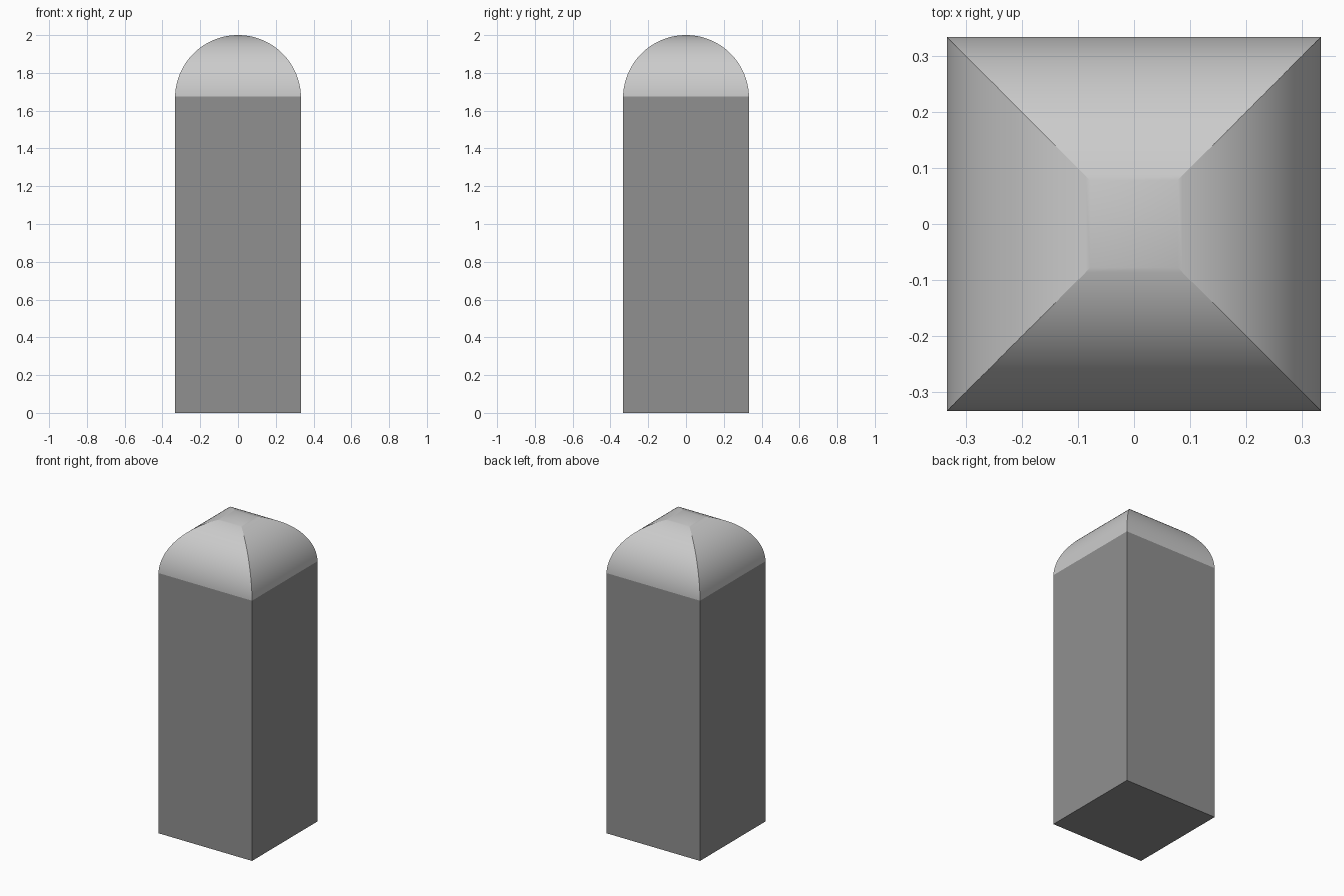
import bpy, bmesh
from math import cos, sin, radians

if "Cube" in bpy.data.objects:
    bpy.data.objects.remove(bpy.data.objects["Cube"])

R = 1 / 3          # half width, also the radius of the vaulted top
SPRING = 2 - R     # height where the curve begins
STEPS = 60


def square_loft(name, profile, shade, close_bottom=False, apex=None):
    """Stack square rings given as (half width, z) and skin them."""
    bm = bmesh.new()
    rings = [[bm.verts.new((sx * h, sy * h, z))
              for sx, sy in ((-1, -1), (1, -1), (1, 1), (-1, 1))]
             for h, z in profile]
    for low, high in zip(rings, rings[1:]):
        for i in range(4):
            j = (i + 1) % 4
            bm.faces.new((low[i], low[j], high[j], high[i]))
    if close_bottom:
        bm.faces.new(rings[0][::-1])
    if apex is not None:
        tip = bm.verts.new((0, 0, apex))
        for i in range(4):
            bm.faces.new((rings[-1][i], rings[-1][(i + 1) % 4], tip))
    mesh = bpy.data.meshes.new(name)
    bm.to_mesh(mesh)
    bm.free()
    obj = bpy.data.objects.new(name, mesh)
    bpy.context.collection.objects.link(obj)
    mat = bpy.data.materials.new(name + "_grey")
    mat.diffuse_color = (shade, shade, shade, 1)
    mat.use_nodes = True
    mat.node_tree.nodes["Principled BSDF"].inputs["Base Color"].default_value = mat.diffuse_color
    mesh.materials.append(mat)
    return obj


def arc(step):
    a = radians(90 * step / STEPS)
    return R * cos(a), SPRING + R * sin(a)


# Square post, dark grey
square_loft("post", [(R, 0), (R, SPRING), arc(1)], 0.28, close_bottom=True)

# Four-sided vaulted cap, light grey
cap = square_loft("rounded_cap", [arc(s) for s in range(1, STEPS)], 0.8, apex=2)
bpy.context.view_layer.objects.active = cap
cap.select_set(True)
bpy.ops.object.shade_smooth_by_angle(angle=radians(20))
